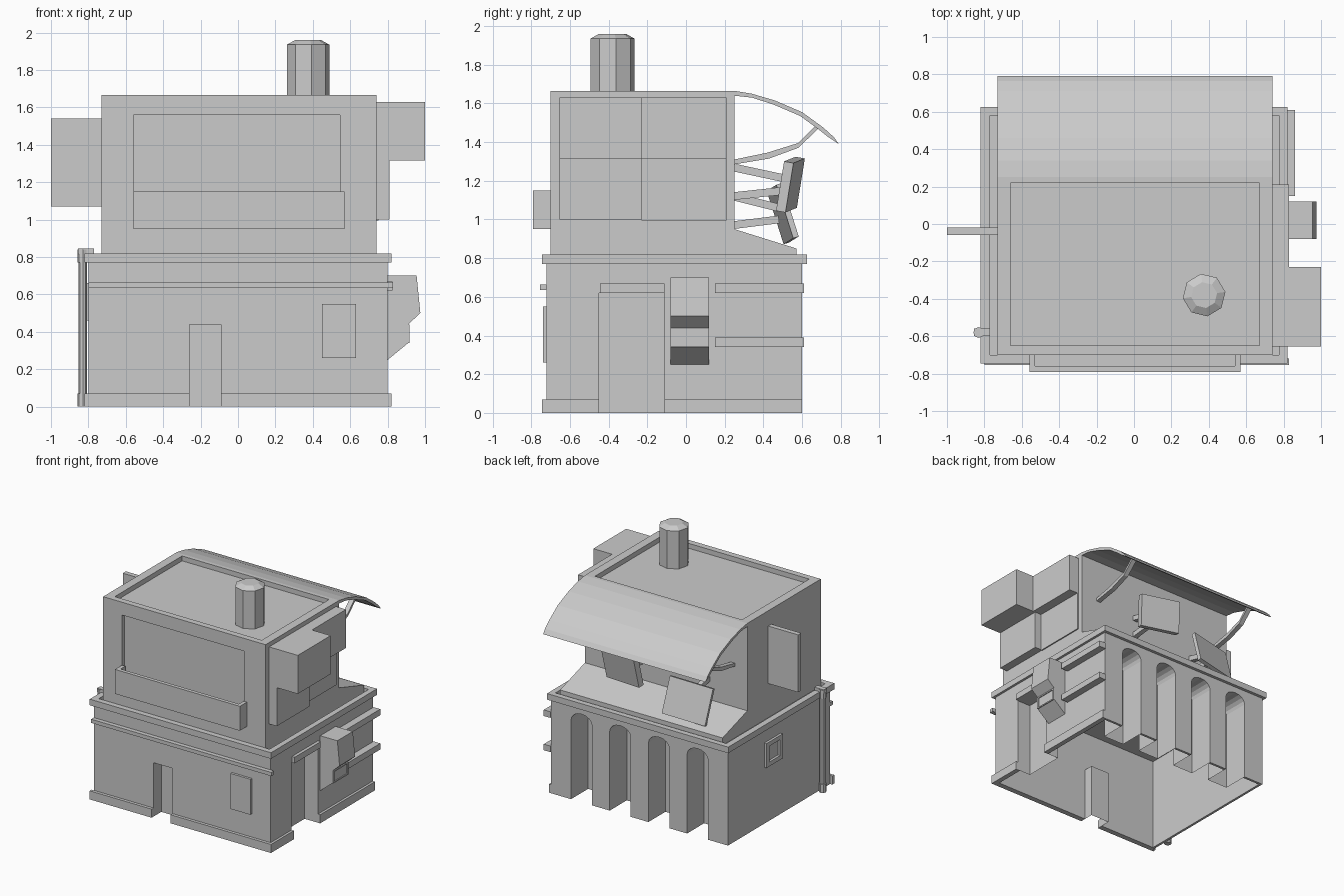
import bpy, bmesh, math
from mathutils import Vector, Matrix

if "Cube" in bpy.data.objects:
    bpy.data.objects.remove(bpy.data.objects["Cube"])


def finish(name, bm, recalc=True):
    if recalc:
        bmesh.ops.recalc_face_normals(bm, faces=bm.faces)
    me = bpy.data.meshes.new(name)
    bm.to_mesh(me)
    bm.free()
    ob = bpy.data.objects.new(name, me)
    bpy.context.collection.objects.link(ob)
    return ob


def place(axis, u, v, d):
    return {'x': (d, u, v), 'y': (u, d, v), 'z': (u, v, d)}[axis]


def prism(name, axis, pts, d0, d1):
    """Extrude a flat outline along an axis."""
    bm = bmesh.new()
    a = [bm.verts.new(place(axis, u, v, d0)) for u, v in pts]
    b = [bm.verts.new(place(axis, u, v, d1)) for u, v in pts]
    bm.faces.new(a)
    bm.faces.new(b[::-1])
    n = len(pts)
    for i in range(n):
        j = (i + 1) % n
        bm.faces.new((a[i], b[i], b[j], a[j]))
    return finish(name, bm)


def box(name, x0, x1, y0, y1, z0, z1):
    return prism(name, 'z', [(x0, y0), (x1, y0), (x1, y1), (x0, y1)], z0, z1)


def frame(name, axis, outer, inner, d0, d1):
    """Rectangular ring; outer and inner are (u0, u1, v0, v1)."""
    bm = bmesh.new()
    def loop(r, d):
        u0, u1, v0, v1 = r
        return [bm.verts.new(place(axis, u, v, d)) for u, v in ((u0, v0), (u1, v0), (u1, v1), (u0, v1))]
    loops = [loop(outer, d0), loop(outer, d1), loop(inner, d1), loop(inner, d0)]
    for k in range(4):
        p, q = loops[k], loops[(k + 1) % 4]
        for i in range(4):
            j = (i + 1) % 4
            bm.faces.new((p[i], p[j], q[j], q[i]))
    return finish(name, bm)


def opening(c, w, h, arch=0):
    """Door outline from left foot to right foot, with an optional round top."""
    l, r = c - w / 2, c + w / 2
    if not arch:
        return [(l, 0), (l, h), (r, h), (r, 0)]
    top = [(c - w / 2 * math.cos(math.pi * i / 8), h - arch + arch * math.sin(math.pi * i / 8)) for i in range(9)]
    return [(l, 0)] + top + [(r, 0)]


def wall(name, axis, u0, u1, top, d_out, d_in, doors):
    """Wall with openings cut up from the ground, each backed by a niche."""
    pts = [(u0, top), (u0, 0)]
    for door, _ in doors:
        pts += door
    prism(name, axis, pts + [(u1, 0), (u1, top)], d_out, d_in)
    out = Vector(place(axis, 0, 0, d_out - d_in))
    for k, (door, d_back) in enumerate(doors):
        bm = bmesh.new()
        a = [bm.verts.new(place(axis, u, v, d_in)) for u, v in door]
        b = [bm.verts.new(place(axis, u, v, d_back)) for u, v in door]
        cap = bm.faces.new(b)
        for i in range(len(a) - 1):
            bm.faces.new((a[i], b[i], b[i + 1], a[i + 1]))
        bmesh.ops.recalc_face_normals(bm, faces=bm.faces)
        if cap.normal.dot(out) < 0:
            bmesh.ops.reverse_faces(bm, faces=bm.faces)
        finish(f"{name}_niche_{k}", bm, False)


def cylinder(name, x, y, r, z0, z1, n=8, turn=0.0):
    pts = [(x + r * math.cos(turn + 2 * math.pi * i / n), y + r * math.sin(turn + 2 * math.pi * i / n)) for i in range(n)]
    return prism(name, 'z', pts, z0, z1)


def beam(name, p, q, w, h):
    """Square bar between two points."""
    p, q = Vector(p), Vector(q)
    bm = bmesh.new()
    rot = (q - p).to_track_quat('Z', 'Y').to_matrix().to_4x4()
    bmesh.ops.create_cube(bm, size=1, matrix=Matrix.Translation((p + q) / 2) @ rot @ Matrix.Diagonal((w, h, (q - p).length, 1)))
    return finish(name, bm)


# Hollow ground floor: four walls with niches and a ceiling
wall("front_wall", 'y', -0.80, 0.80, 0.78, -0.72, -0.70, [(opening(-0.175, 0.17, 0.44), -0.62)])
wall("right_wall", 'x', -0.70, 0.58, 0.78, 0.80, 0.78, [(opening(-0.28, 0.34, 0.62), 0.68)])
wall("left_wall", 'x', -0.70, 0.58, 0.78, -0.80, -0.78, [])
wall("back_wall", 'y', -0.80, 0.80, 0.78, 0.60, 0.58,
     [(opening(c, 0.19, 0.72, 0.07), 0.38) for c in (-0.525, -0.175, 0.175, 0.525)])
box("terrace_floor", -0.79, 0.79, -0.71, 0.59, 0.77, 0.79)
frame("cornice", 'z', (-0.82, 0.82, -0.745, 0.625), (-0.77, 0.775, -0.70, 0.58), 0.77, 0.82)

# Plinth strips, trims and window panels
box("front_plinth_left", -0.82, -0.26, -0.745, -0.72, 0, 0.07)
box("front_plinth_right", -0.09, 0.82, -0.745, -0.72, 0, 0.07)
box("right_plinth_front", 0.80, 0.82, -0.72, -0.45, 0, 0.07)
box("right_plinth_rear", 0.80, 0.82, -0.11, 0.60, 0, 0.07)
box("front_trim", -0.80, 0.83, -0.755, -0.72, 0.635, 0.665)
box("front_window", 0.45, 0.63, -0.74, -0.72, 0.26, 0.55)
box("right_lintel", 0.80, 0.825, -0.445, -0.11, 0.62, 0.67)
for i, z in enumerate((0.62, 0.34)):
    box(f"right_rail_{i}", 0.80, 0.86, 0.15, 0.61, z, z + 0.05)
frame("left_window_frame", 'x', (-0.08, 0.13, 0.46, 0.66), (-0.045, 0.095, 0.495, 0.625), -0.82, -0.80)

# Vending hood on the right wall
prism("wall_machine", 'y', [(0.80, 0.70), (0.955, 0.70), (0.975, 0.50), (0.91, 0.44), (0.91, 0.34), (0.80, 0.25)], -0.08, 0.12)
frame("wall_machine_slot", 'x', (-0.08, 0.12, 0.34, 0.44), (-0.065, 0.105, 0.35, 0.43), 0.905, 0.917)

# Drain pipe
cylinder("drain_pipe", -0.83, -0.58, 0.022, 0, 0.82)
box("drain_pipe_bend", -0.855, -0.77, -0.60, -0.56, 0.815, 0.845)
for i, z in enumerate((0.0, 0.77)):
    cylinder(f"drain_collar_{i}", -0.83, -0.58, 0.029, z, z + 0.07)

# Upper floor with recessed roof and front panel
box("upper_block", -0.73, 0.74, -0.67, 0.25, 0.79, 1.625)
frame("front_panel_frame", 'y', (-0.73, 0.74, 0.79, 1.665), (-0.56, 0.545, 0.95, 1.56), -0.70, -0.67)
frame("parapet", 'z', (-0.73, 0.74, -0.70, 0.25), (-0.66, 0.67, -0.65, 0.22), 1.625, 1.665)

# Balcony tray
box("balcony_front", -0.56, 0.57, -0.79, -0.76, 0.95, 1.15)
box("balcony_floor", -0.56, 0.57, -0.76, -0.70, 0.95, 0.97)
for side, x in (("left", -0.56), ("right", 0.54)):
    box(f"balcony_{side}_end", x, x + 0.03, -0.76, -0.70, 0.97, 1.15)

# Chimney with chamfered top
ch = cylinder("chimney", 0.375, -0.38, 0.115, 1.625, 1.935, 8, 0.15)
bm = bmesh.new()
bm.from_mesh(ch.data)
bm.faces.ensure_lookup_table()
top = max(bm.faces, key=lambda f: f.calc_center_median().z)
bmesh.ops.inset_region(bm, faces=[top], thickness=0.045, depth=0)
for v in top.verts:
    v.co.z = 1.96
bm.to_mesh(ch.data)
bm.free()

# Side sign boards
box("left_sign", -1.0, -0.73, -0.06, -0.02, 1.07, 1.54)
box("right_sign_upper_front", 0.74, 1.0, -0.655, -0.23, 1.315, 1.63)
box("right_sign_upper_rear", 0.74, 0.83, -0.23, 0.21, 1.315, 1.63)
box("right_sign_lower_front", 0.74, 0.81, -0.655, -0.23, 1.0, 1.315)
box("right_sign_lower_rear", 0.74, 0.75, -0.23, 0.21, 0.995, 1.315)

# Curved rear awning, sloped ledge and struts
outer = [(0.25, 1.665), (0.34, 1.65), (0.46, 1.615), (0.60, 1.555), (0.71, 1.475), (0.765, 1.425), (0.79, 1.39)]
inner = [(0.73, 1.43), (0.68, 1.47), (0.59, 1.535), (0.45, 1.595), (0.34, 1.63), (0.25, 1.64)]
prism("awning", 'x', outer + inner, -0.73, 0.74)
prism("rear_ledge", 'x', [(0.25, 0.95), (0.57, 0.85), (0.57, 0.79), (0.25, 0.79)], -0.73, 0.74)
strut = [(0.25, 1.285), (0.43, 1.315), (0.58, 1.37), (0.69, 1.475), (0.67, 1.485), (0.58, 1.395), (0.42, 1.345), (0.25, 1.31)]
for side, x in (("left", -0.6), ("right", 0.57)):
    prism(f"awning_strut_{side}", 'x', strut, x - 0.02, x + 0.02)

# Two tilted rear screens on bracket arms
screens = [("high", (0.20, 0.54, 1.18), (0.34, 0.05, 0.26), (-10, 4, -10)),
           ("low", (-0.37, 0.50, 1.03), (0.36, 0.03, 0.29), (17, -5, 8))]
for name, loc, size, rot in screens:
    bm = bmesh.new()
    turn = [Matrix.Rotation(math.radians(a), 4, ax) for a, ax in zip(rot, 'XYZ')]
    bmesh.ops.create_cube(bm, size=1, matrix=Matrix.Translation(loc) @ turn[2] @ turn[1] @ turn[0] @ Matrix.Diagonal((*size, 1)))
    finish(f"screen_{name}", bm)
    x, y, z = loc
    beam(f"screen_{name}_arm_top", (x, 0.24, z + 0.09), (x, y - 0.02, z + 0.03), 0.04, 0.04)
    beam(f"screen_{name}_arm_low", (x, 0.24, z - 0.06), (x, y - 0.02, z - 0.03), 0.04, 0.04)
